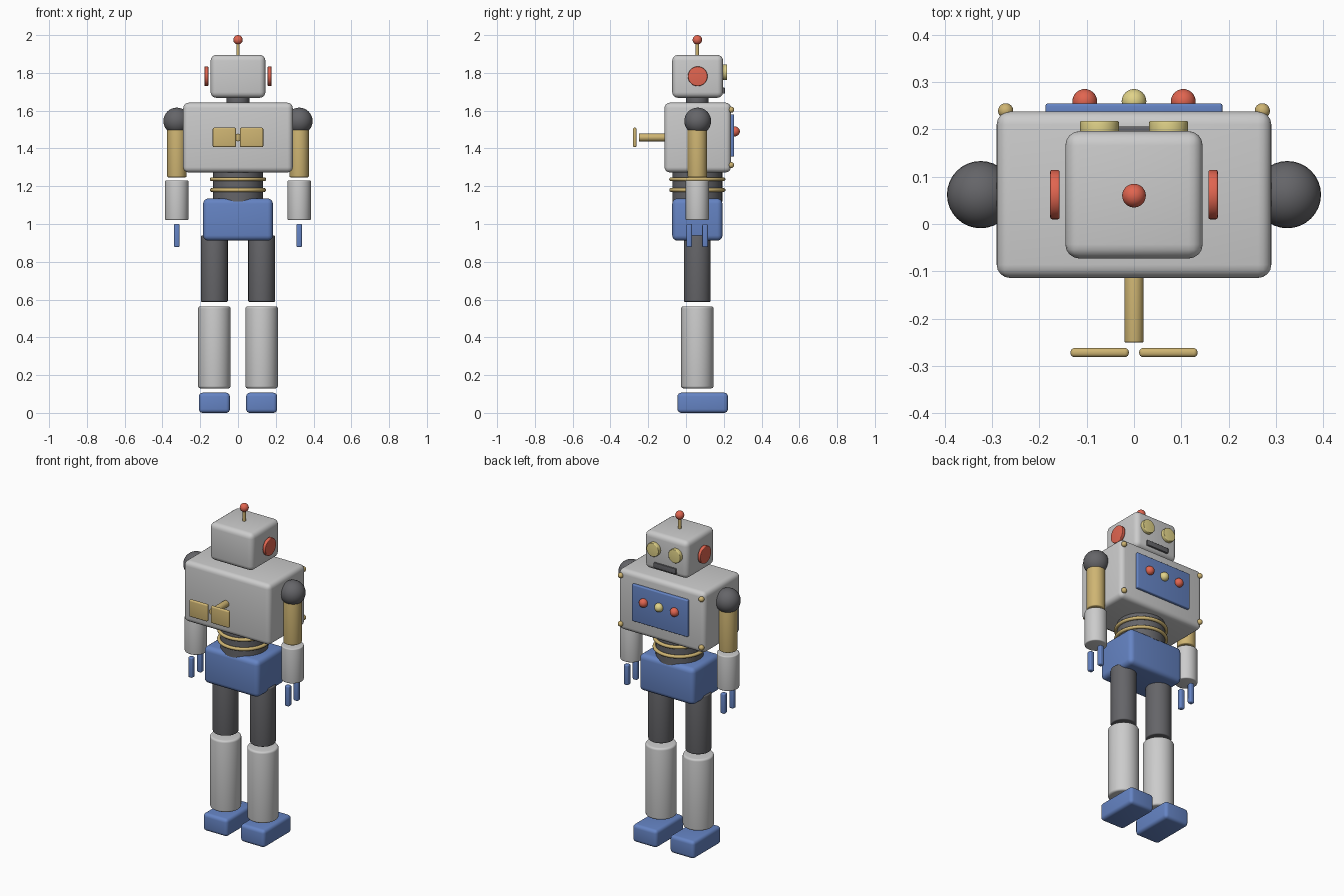
import bpy, math

if "Cube" in bpy.data.objects:
    bpy.data.objects.remove(bpy.data.objects["Cube"])

C = 0.06  # body centre line in y


def material(name, rgb):
    m = bpy.data.materials.new(name)
    m.diffuse_color = (*rgb, 1)
    m.use_nodes = True
    m.node_tree.nodes["Principled BSDF"].inputs["Base Color"].default_value = m.diffuse_color
    return m


BLUE = material("blue", (0.13, 0.23, 0.55))
RED = material("red", (0.75, 0.13, 0.08))
GOLD = material("gold", (0.62, 0.46, 0.17))
YELLOW = material("yellow", (0.75, 0.65, 0.25))
DARK = material("dark_grey", (0.13, 0.13, 0.14))


def finish(name, mat=None, bevel=0):
    o = bpy.context.object
    o.name = name
    if mat:
        o.data.materials.append(mat)
    if bevel:
        bpy.ops.object.transform_apply(location=False, rotation=False, scale=True)
        b = o.modifiers.new("bevel", 'BEVEL')
        b.width, b.segments, b.limit_method = bevel, 4, 'ANGLE'
        bpy.ops.object.modifier_apply(modifier="bevel")
    bpy.ops.object.shade_smooth_by_angle(angle=math.radians(35))
    return o


def box(name, x, y, z, mat=None, bevel=0.025):
    """Rounded box from (min, max) ranges."""
    bpy.ops.mesh.primitive_cube_add(size=1, location=[sum(r) / 2 for r in (x, y, z)])
    bpy.context.object.scale = [r[1] - r[0] for r in (x, y, z)]
    return finish(name, mat, bevel)


def cylinder(name, loc, r, depth, mat=None, axis='z', bevel=0.006):
    rot = {'x': (0, math.pi / 2, 0), 'y': (math.pi / 2, 0, 0), 'z': (0, 0, 0)}[axis]
    bpy.ops.mesh.primitive_cylinder_add(vertices=48, radius=r, depth=depth,
                                        location=loc, rotation=rot)
    return finish(name, mat, bevel)


def ball(name, loc, r, mat):
    bpy.ops.mesh.primitive_uv_sphere_add(segments=32, ring_count=16, radius=r, location=loc)
    return finish(name, mat)


def upright(name, x, r, z0, z1, mat=None, bevel=0.006):
    return cylinder(name, (x, C, (z0 + z1) / 2), r, z1 - z0, mat, 'z', bevel)


# Head, neck and antenna
box("head", (-0.145, 0.145), (-0.073, 0.196), (1.668, 1.895), bevel=0.03)
upright("neck", 0, 0.06, 1.63, 1.68, DARK)
upright("antenna_rod", 0, 0.009, 1.88, 1.97, GOLD, 0)
ball("antenna_tip", (0, C, 1.975), 0.025, RED)
box("mouth", (-0.075, 0.075), (0.18, 0.206), (1.69, 1.722), DARK, 0.004)

# Torso with control panel
box("torso", (-0.29, 0.29), (-0.114, 0.238), (1.273, 1.642), bevel=0.028)
box("chest_panel", (-0.187, 0.187), (0.225, 0.255), (1.357, 1.58), BLUE, 0.006)
for i, x in enumerate((-0.104, 0, 0.104)):
    ball("panel_button", (x, 0.259, 1.49), 0.026, YELLOW if i == 1 else RED)

# Waist with rings, pelvis
upright("waist", 0, 0.132, 1.12, 1.29, DARK, 0)
for z in (1.237, 1.18):
    bpy.ops.mesh.primitive_torus_add(major_segments=64, minor_segments=12, major_radius=0.139,
                                     minor_radius=0.01, location=(0, C, z))
    finish("waist_ring", GOLD)
box("pelvis", (-0.185, 0.185), (-0.073, 0.193), (0.912, 1.135), BLUE, 0.028)

# Wind-up key shaft
cylinder("key_shaft", (0, -0.175, 1.458), 0.02, 0.15, GOLD, 'y', 0.002)

# Paired parts
for s, side in ((-1, "left"), (1, "right")):
    def span(cx, w):
        return (s * cx - w / 2, s * cx + w / 2)

    cylinder(side + "_eye", (s * 0.073, 0.204, 1.803), 0.041, 0.028, YELLOW, 'y', 0.004)
    cylinder(side + "_ear", (s * 0.167, C + 0.002, 1.782), 0.052, 0.02, RED, 'x', 0.004)
    box(side + "_key_wing", span(0.0725, 0.123), (-0.281, -0.262), (1.407, 1.51), GOLD, 0.008)
    for z in (1.312, 1.605):
        ball(side + "_rivet", (s * 0.271, 0.239, z), 0.016, GOLD)

    # Arm
    ax = 0.324
    ball(side + "_shoulder", (s * ax, C + 0.002, 1.545), 0.071, DARK)
    upright(side + "_upper_arm", s * ax, 0.051, 1.247, 1.53, GOLD)
    upright(side + "_forearm", s * ax, 0.062, 1.021, 1.231)
    for y in (0.017, 0.101):
        box(side + "_claw", span(ax, 0.03), (y - 0.015, y + 0.015), (0.877, 1.0), BLUE, 0.008)

    # Leg
    lx = 0.125
    upright(side + "_thigh", s * lx, 0.071, 0.588, 0.94, DARK)
    upright(side + "_shin", s * lx, 0.086, 0.13, 0.564, None, 0.012)
    box(side + "_foot", span(lx, 0.164), (-0.045, 0.222), (0.0, 0.107), BLUE, 0.02)
